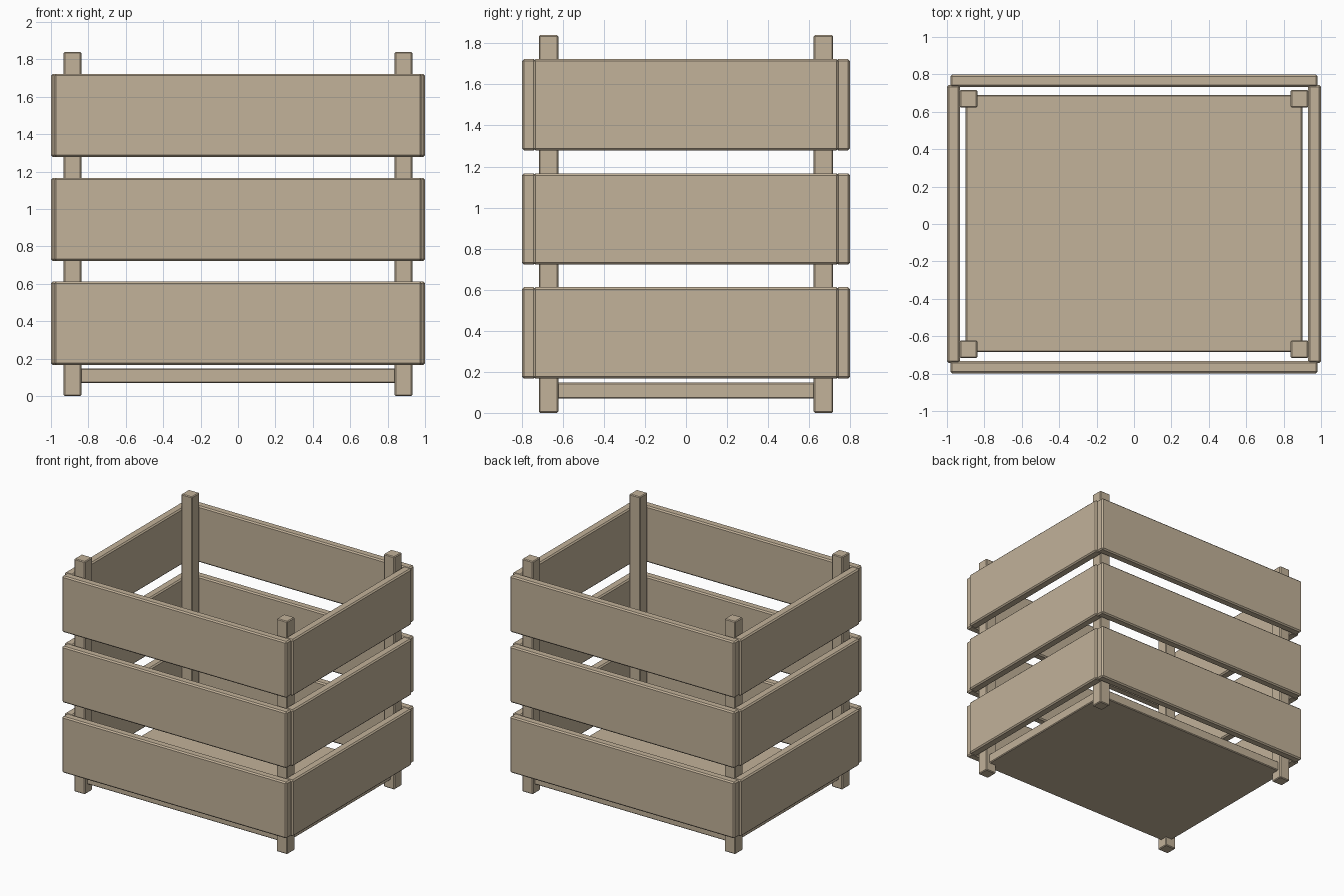
import bpy
import bmesh

if "Cube" in bpy.data.objects:
    bpy.data.objects.remove(bpy.data.objects["Cube"])

wood = bpy.data.materials.new("pale_wood")
wood.diffuse_color = (0.54, 0.445, 0.32, 1)
wood.use_nodes = True
wood.node_tree.nodes["Principled BSDF"].inputs["Base Color"].default_value = wood.diffuse_color


def board(name, x, y, z, bevel=0.01):
    """Bevelled box spanning the given (min, max) ranges."""
    bm = bmesh.new()
    bmesh.ops.create_cube(bm, size=1)
    for v in bm.verts:
        v.co = [(r[0] + r[1]) / 2 + c * (r[1] - r[0]) for r, c in zip((x, y, z), v.co)]
    mesh = bpy.data.meshes.new(name)
    bm.to_mesh(mesh)
    bm.free()
    mesh.materials.append(wood)
    obj = bpy.data.objects.new(name, mesh)
    bpy.context.collection.objects.link(obj)
    mod = obj.modifiers.new("edge_bevel", 'BEVEL')
    mod.width = bevel
    mod.segments = 1
    return obj


def span(a, b, sign):
    return tuple(sorted((a * sign, b * sign)))


# Floor panel
board("floor_panel", (-0.90, 0.90), (-0.685, 0.69), (0.07, 0.147), 0.006)

# Corner posts
for sx, side in ((-1, "left"), (1, "right")):
    for sy, end in ((-1, "front"), (1, "back")):
        board(f"{end}_{side}_post", span(0.838, 0.932, sx), span(0.622, 0.716, sy), (0, 1.84), 0.006)

# Three rows of wall planks
for row, z0 in enumerate((0.167, 0.722, 1.278), 1):
    z = (z0, z0 + 0.445)
    for s, end, side in ((-1, "front", "left"), (1, "back", "right")):
        board(f"{end}_plank_{row}", (-0.982, 0.982), span(0.732, 0.799, s), z)
        board(f"{side}_plank_{row}", span(0.93, 1.0, s), (-0.743, 0.743), z)
